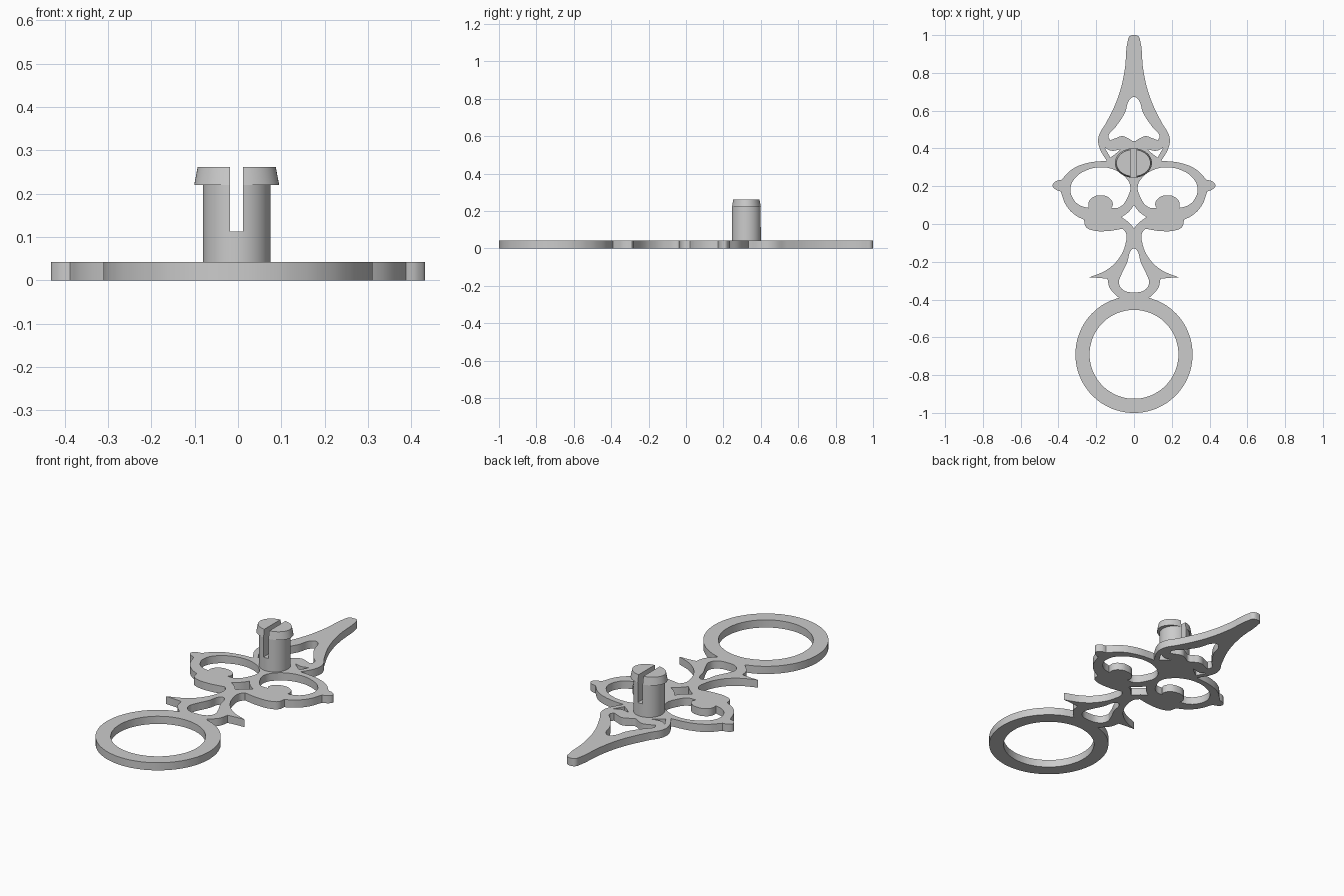
import bpy, bmesh
from math import sin, cos, acos, pi, radians

cube = bpy.data.objects.get("Cube")
if cube:
    bpy.data.objects.remove(cube)

THICK = 0.042
POST_X, POST_Y = -0.003, 0.323
SLOT = 0.015  # half width of the slot

grey = bpy.data.materials.new("plain grey")
grey.use_nodes = True
colour = (0.6, 0.6, 0.6, 1)
grey.diffuse_color = colour
grey.node_tree.nodes["Principled BSDF"].inputs["Base Color"].default_value = colour


def smooth(obj):
    bpy.ops.object.select_all(action='DESELECT')
    obj.select_set(True)
    bpy.context.view_layer.objects.active = obj
    bpy.ops.object.shade_smooth_by_angle(angle=radians(35))


def flip(points):
    return [(-p[0], *p[1:]) for p in points]


def mirrored(half):
    """Close a half outline across x = 0; a third value marks a sharp corner."""
    return half + [p for p in reversed(flip(half)) if abs(p[0]) > 1e-4]


def arc(radius, start, end, steps, cy):
    angles = [radians(start + (end - start) * i / steps) for i in range(steps + 1)]
    return [(radius * cos(a), cy + radius * sin(a)) for a in angles]


def add_loop(curve, points):
    spline = curve.splines.new('BEZIER')
    spline.bezier_points.add(len(points) - 1)
    spline.use_cyclic_u = True
    for bp, p in zip(spline.bezier_points, points):
        bp.co = (p[0], p[1], 0)
        kind = 'VECTOR' if len(p) > 2 else 'AUTO'
        bp.handle_left_type = bp.handle_right_type = kind


# Outer contour, right half from the tip down to the ring
spear = [(0, 1.0), (0.024, 0.993), (0.034, 0.965), (0.05, 0.81), (0.085, 0.67),
         (0.145, 0.54), (0.188, 0.46), (0.185, 0.41), (0.145, 0.335, 1)]
side_loop = [(0.25, 0.322), (0.33, 0.288), (0.385, 0.233, 1), (0.41, 0.228),
             (0.431, 0.205), (0.418, 0.185), (0.388, 0.172, 1), (0.36, 0.1),
             (0.315, 0.05), (0.265, 0.022, 1), (0.255, -0.015), (0.22, -0.033),
             (0.15, -0.038), (0.06, -0.025, 1)]
stem = [(0.042, -0.05), (0.044, -0.1), (0.075, -0.175), (0.14, -0.24),
        (0.237, -0.283, 1), (0.19, -0.285), (0.14, -0.29, 1), (0.13, -0.335),
        (0.105, -0.368)]
ring = arc(0.31, 75, -90, 12, -0.69)
ring[0] = (*ring[0], 1)
ring[-1] = (0, ring[-1][1])

# Openings on the centre line
spear_hole = [(0, 0.672), (0.02, 0.662), (0.05, 0.585), (0.1, 0.51), (0.135, 0.465),
              (0.126, 0.443, 1), (0.1, 0.453), (0.06, 0.465), (0.025, 0.45),
              (0, 0.438)]
diamond_hole = [(0, 0.1, 1), (0.028, 0.064), (0.066, 0.036, 1), (0.03, 0.01),
                (0, -0.022, 1)]
stem_hole = [(0, -0.13), (0.016, -0.14), (0.035, -0.2), (0.07, -0.275),
             (0.08, -0.31), (0.06, -0.347), (0, -0.362)]

# Openings that come in pairs
scroll_hole = [(0.02, 0.2), (0.05, 0.252), (0.1, 0.285), (0.17, 0.3), (0.25, 0.285),
               (0.31, 0.245), (0.336, 0.19), (0.32, 0.13), (0.285, 0.098),
               (0.24, 0.085, 1), (0.24, 0.115), (0.215, 0.143), (0.175, 0.152),
               (0.13, 0.137), (0.112, 0.105), (0.12, 0.085, 1), (0.075, 0.09),
               (0.035, 0.14)]
crescent_hole = [(0.155, 0.405, 1), (0.12, 0.388), (0.07, 0.396, 1), (0.1, 0.37),
                 (0.125, 0.352, 1), (0.14, 0.378)]

# Flat pierced plate
outline = bpy.data.curves.new("hand_plate", 'CURVE')
outline.dimensions = '2D'
outline.fill_mode = 'BOTH'
outline.resolution_u = 8
outline.extrude = THICK / 2
for half in (spear + side_loop + stem + ring, spear_hole, diamond_hole, stem_hole):
    add_loop(outline, mirrored(half))
add_loop(outline, arc(0.235, 0, 345, 23, -0.69))
for hole in (scroll_hole, crescent_hole):
    add_loop(outline, hole)
    add_loop(outline, flip(hole))

plate = bpy.data.objects.new("hand_plate", outline)
plate.location.z = THICK / 2
bpy.context.collection.objects.link(plate)
bpy.context.view_layer.update()
bpy.ops.object.select_all(action='DESELECT')
plate.select_set(True)
bpy.context.view_layer.objects.active = plate
bpy.ops.object.convert(target='MESH')
plate = bpy.context.view_layer.objects.active
bm = bmesh.new()
bm.from_mesh(plate.data)
bmesh.ops.remove_doubles(bm, verts=bm.verts, dist=1e-5)
bmesh.ops.recalc_face_normals(bm, faces=bm.faces)
bm.to_mesh(plate.data)
bm.free()
plate.data.materials.clear()
plate.data.materials.append(grey)
smooth(plate)


def disc(rx, ry):
    return [(rx * cos(2 * pi * i / 48), ry * sin(2 * pi * i / 48)) for i in range(48)]


def half_disc(rx, ry, side):
    """D-shaped section whose flat edge lies along the slot."""
    limit = acos(SLOT / rx)
    angles = [limit * (i / 12 - 1) for i in range(25)]
    return [(side * rx * cos(a), ry * sin(a)) for a in angles]


def loft(name, lower, z0, upper, z1):
    bm = bmesh.new()
    a = [bm.verts.new((x, y, z0)) for x, y in lower]
    b = [bm.verts.new((x, y, z1)) for x, y in upper]
    bm.faces.new(a)
    bm.faces.new(b)
    for i in range(len(a)):
        j = (i + 1) % len(a)
        bm.faces.new((a[i], a[j], b[j], b[i]))
    bmesh.ops.recalc_face_normals(bm, faces=bm.faces)
    mesh = bpy.data.meshes.new(name)
    bm.to_mesh(mesh)
    bm.free()
    mesh.materials.append(grey)
    obj = bpy.data.objects.new(name, mesh)
    obj.location = (POST_X, POST_Y, 0)
    bpy.context.collection.objects.link(obj)
    smooth(obj)


# Split snap post with a flared, tapered head
R = 0.078
loft("post_base", disc(R, R), THICK, disc(R, R), 0.113)
for label, side in (("left", 1), ("right", -1)):
    shaft = half_disc(R, R, side)
    loft(label + "_prong", shaft, 0.113, shaft, 0.22)
    loft(label + "_prong_head", half_disc(0.098, R, side), 0.22,
         half_disc(0.09, 0.071, side), 0.262)
